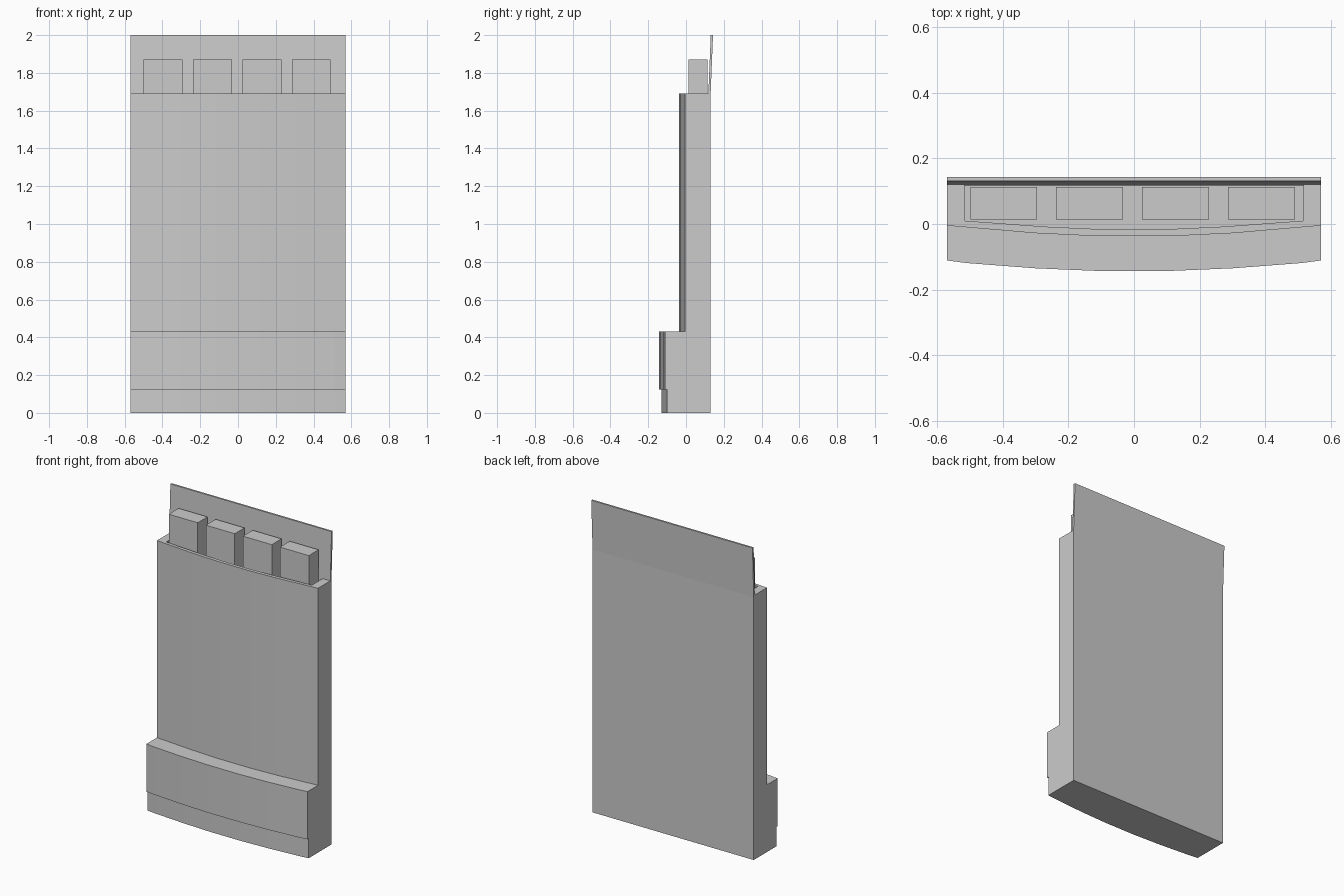
import bpy, bmesh

if "Cube" in bpy.data.objects:
    bpy.data.objects.remove(bpy.data.objects["Cube"])

XS = [-0.57, -0.51, -0.3, -0.11, 0.11, 0.3, 0.51, 0.57]


def prism(name, pts, lo, hi, axis='z'):
    """Extrude a closed outline along z, or a (y, z) outline along x."""
    bm = bmesh.new()
    co = (lambda p, t: (p[0], p[1], t)) if axis == 'z' else (lambda p, t: (t, p[0], p[1]))
    a = [bm.verts.new(co(p, lo)) for p in pts]
    b = [bm.verts.new(co(p, hi)) for p in pts]
    bm.faces.new(a[::-1])
    bm.faces.new(b)
    n = len(pts)
    for i in range(n):
        j = (i + 1) % n
        bm.faces.new((a[i], a[j], b[j], b[i]))
    bmesh.ops.recalc_face_normals(bm, faces=bm.faces)
    me = bpy.data.meshes.new(name)
    bm.to_mesh(me)
    bm.free()
    ob = bpy.data.objects.new(name, me)
    bpy.context.collection.objects.link(ob)
    return ob


def bowed(depths, back, scale=1.0):
    """Outline with a faceted bowed front; depths run from corner to centre."""
    ys = depths + depths[::-1]
    return [(x * scale, y) for x, y in zip(XS, ys)] + [(0.57 * scale, back), (-0.57 * scale, back)]


# sleeve with an open pocket in the top
sleeve = prism("sleeve", bowed([-0.005, -0.010, -0.028, -0.037], 0.13), 0, 1.69)
pocket = prism("pocket_cutter", bowed([0.010, 0.006, -0.008, -0.016], 0.119, 0.905), 1.54, 1.9)
pocket.hide_render = True
pocket.hide_set(True)
cut = sleeve.modifiers.new("pocket", 'BOOLEAN')
cut.operation = 'DIFFERENCE'
cut.solver = 'EXACT'
cut.object = pocket

# folded base and the band across its front
prism("base_fold", bowed([-0.100, -0.107, -0.123, -0.131], 0.0), 0, 0.43)
prism("front_band", bowed([-0.111, -0.119, -0.135, -0.143], -0.09), 0.125, 0.43)

# back flap leaning slightly backwards
prism("back_flap", [(0.118, 1.68), (0.13, 1.68), (0.143, 2.0), (0.131, 2.0)], -0.57, 0.57, 'x')

# four sticks standing in the pocket
for i in range(4):
    x = -0.397 + i * 0.262
    prism("stick", [(x - 0.102, 0.014), (x + 0.102, 0.014), (x + 0.102, 0.113), (x - 0.102, 0.113)],
          1.54, 1.87)
